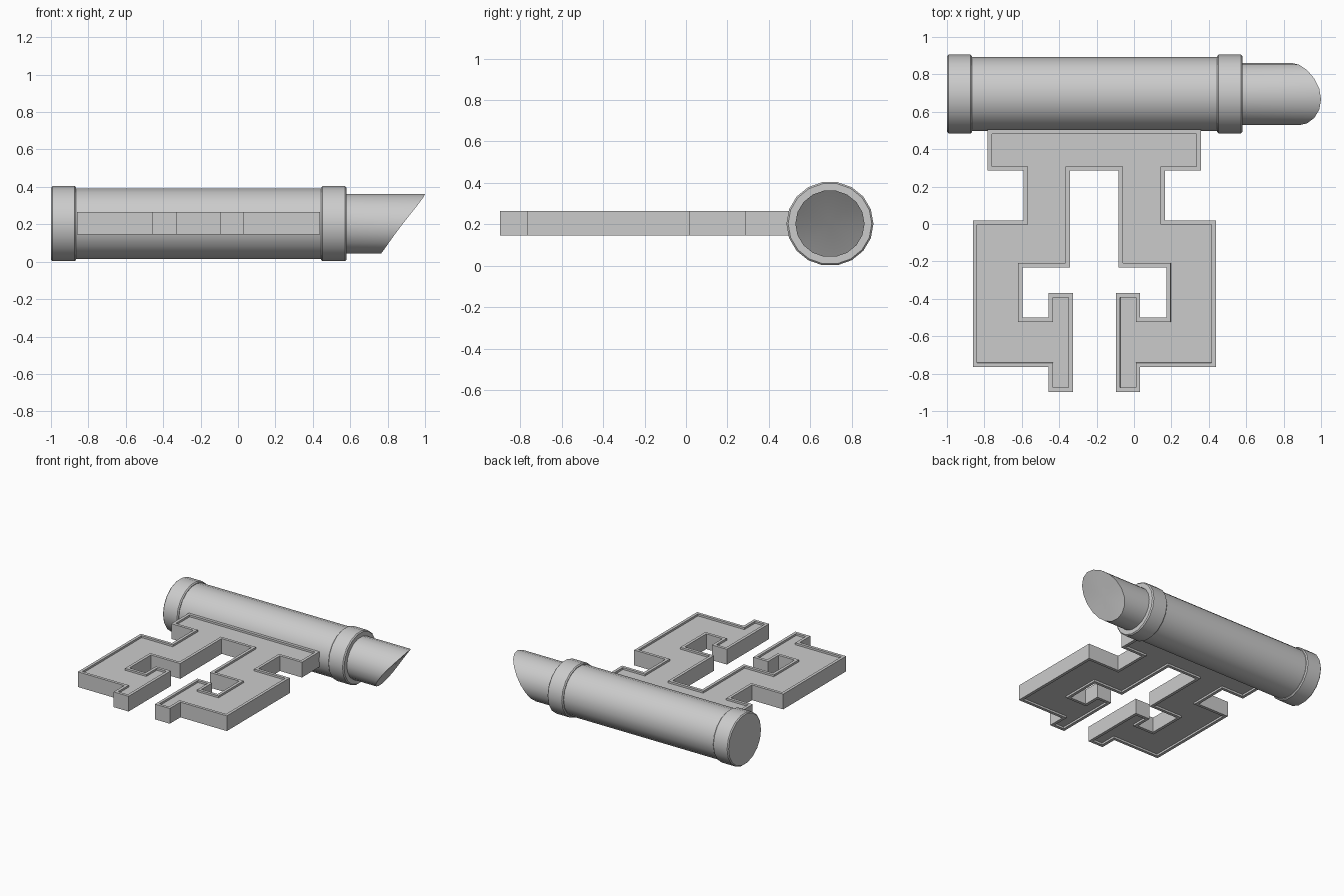
import bpy
import bmesh
from math import sin, cos, pi, radians

cube = bpy.data.objects.get("Cube")
if cube:
    bpy.data.objects.remove(cube, do_unlink=True)

GREY = (0.6, 0.6, 0.6, 1)
mat = bpy.data.materials.new("plain grey")
mat.use_nodes = True
mat.diffuse_color = GREY
mat.node_tree.nodes["Principled BSDF"].inputs["Base Color"].default_value = GREY

SIDES = 18
AXIS_Y, AXIS_Z = 0.695, 0.203
SQUASH = 0.97          # the tube is slightly flatter than wide


def finish(bm, name, smooth_angle=None):
    bmesh.ops.recalc_face_normals(bm, faces=bm.faces)
    mesh = bpy.data.meshes.new(name)
    bm.to_mesh(mesh)
    bm.free()
    mesh.materials.append(mat)
    obj = bpy.data.objects.new(name, mesh)
    bpy.context.collection.objects.link(obj)
    if smooth_angle:
        bpy.ops.object.select_all(action='DESELECT')
        obj.select_set(True)
        bpy.context.view_layer.objects.active = obj
        bpy.ops.object.shade_smooth_by_angle(angle=radians(smooth_angle))
    return obj


def lathe(name, profile, end_x=None):
    """Rings of (x, radius) along the tube axis; end_x bends the last ring."""
    bm = bmesh.new()
    rings = []
    for i, (x, r) in enumerate(profile):
        ring = []
        for k in range(SIDES):
            a = 2 * pi * k / SIDES
            px = end_x(a) if end_x and i == len(profile) - 1 else x
            ring.append(bm.verts.new((px, AXIS_Y + r * cos(a), AXIS_Z + r * SQUASH * sin(a))))
        rings.append(ring)
    for a, b in zip(rings, rings[1:]):
        for k in range(SIDES):
            n = (k + 1) % SIDES
            bm.faces.new((a[k], a[n], b[n], b[k]))
    bm.faces.new(rings[0])
    if end_x:
        # fan of triangles closing the slanted end
        tip = bm.verts.new((profile[-1][0], AXIS_Y, AXIS_Z))
        for k in range(SIDES):
            bm.faces.new((rings[-1][k], rings[-1][(k + 1) % SIDES], tip))
    else:
        bm.faces.new(rings[-1])
    return finish(bm, name, 35)


def collar(name, x0, x1, r=0.21, b=0.008):
    return lathe(name, [(x0, r - b), (x0 + b, r), (x1 - b, r), (x1, r - b)])


def slant(a):
    # height along the slightly rolled cutting direction
    u = sin(a - radians(10) + 0.0)
    return 0.86 + 0.12 * u + 0.02 * u * u


# Tube with a collar at each end and a slanted tip
lathe("tube_body", [(-0.9, 0.197), (0.48, 0.197)])
collar("end_collar", -1.0, -0.865)
collar("front_collar", 0.443, 0.58)
lathe("slanted_tip", [(0.5, 0.167), (0.86, 0.167)], end_x=slant)

# Flat ornament: half outline as (distance from its middle line, y), mirrored
MID_X = -0.212
half = [(0.57, 0.505), (0.57, 0.285), (0.378, 0.285), (0.378, 0.02),
        (0.65, 0.02), (0.65, -0.765), (0.245, -0.765), (0.245, -0.897),
        (0.115, -0.897), (0.115, -0.37), (0.245, -0.37), (0.245, -0.5),
        (0.385, -0.5), (0.385, -0.232), (0.13, -0.232), (0.13, 0.285)]
outline = [(MID_X + d, y) for d, y in half] + [(MID_X - d, y) for d, y in reversed(half)]

bm = bmesh.new()
base = bm.faces.new([bm.verts.new((x, y, 0.145)) for x, y in outline])
geom = bmesh.ops.extrude_face_region(bm, geom=[base], use_keep_orig=True)["geom"]
for v in geom:
    if isinstance(v, bmesh.types.BMVert):
        v.co.z = 0.265
bmesh.ops.recalc_face_normals(bm, faces=bm.faces)

# Shallow recess with a raised rim on both broad faces
for face in [f for f in bm.faces if abs(f.normal.z) > 0.9]:
    bmesh.ops.inset_region(bm, faces=[face], thickness=0.023, use_even_offset=True)
    bmesh.ops.inset_region(bm, faces=[face], thickness=0.0005, depth=-0.015,
                           use_even_offset=True)
finish(bm, "ornament_plate")
